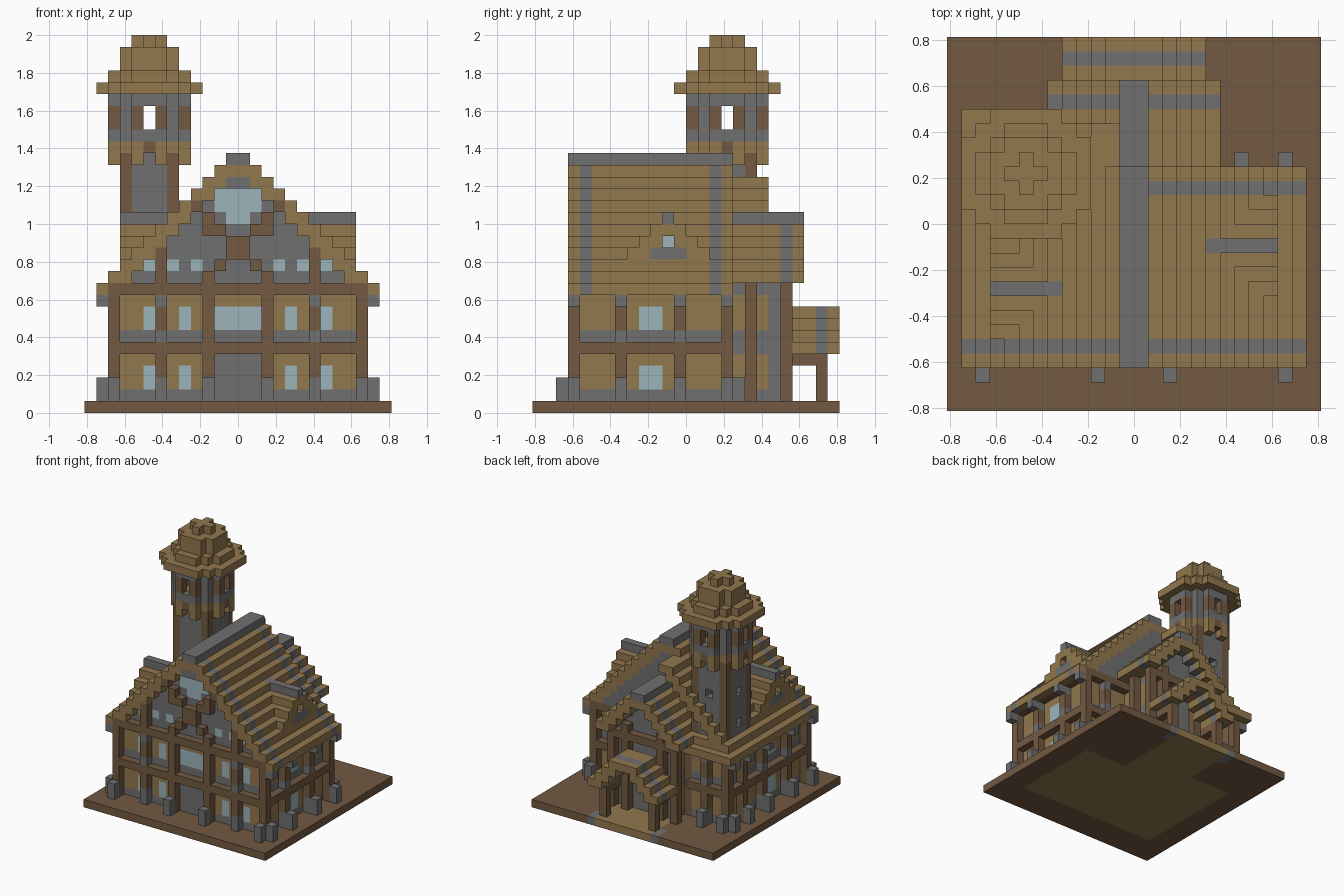
import bpy, bmesh
from mathutils import Vector

if "Cube" in bpy.data.objects:
    bpy.data.objects.remove(bpy.data.objects["Cube"], do_unlink=True)

U = 1 / 16  # edge of one building block
COLOURS = {
    "tan_plank": (0.287, 0.188, 0.076),
    "brown_timber": (0.171, 0.100, 0.053),
    "grey_stone": (0.162, 0.162, 0.162),
    "pale_glass": (0.328, 0.456, 0.497),
}
TAN, BROWN, GREY, GLASS = range(4)
materials = []
for name, rgb in COLOURS.items():
    m = bpy.data.materials.new(name)
    m.use_nodes = True
    m.diffuse_color = (*rgb, 1)
    bsdf = m.node_tree.nodes["Principled BSDF"]
    bsdf.inputs["Base Color"].default_value = (*rgb, 1)
    bsdf.inputs["Roughness"].default_value = 0.9
    materials.append(m)

grid = {}  # block cell -> (part, colour)


def box(part, col, xs, ys, zs, mirror=False):
    """Fill a range of blocks; mirror repeats it across x = 0."""
    spans = [xs, (-xs[1], -xs[0])] if mirror else [xs]
    for x0, x1 in spans:
        for x in range(x0, x1):
            for y in range(*ys):
                for z in range(*zs):
                    grid[x, y, z] = (part, col)


def cell(part, col, x, y, z0, z1, mirror=False):
    box(part, col, (x, x + 1), (y, y + 1), (z0, z1), mirror)


def wall(part, xs, ys, mirror=False):
    """Two storey plank wall with stone bands."""
    box(part, TAN, xs, ys, (1, 11), mirror)
    for z in (1, 6):
        box(part, GREY, xs, ys, (z, z + 1), mirror)


def post(x, y, capped=False):
    """Timber post, with stone foot, girdle and corbel when capped."""
    cell("timber_frame", BROWN, x, y, 1, 11)
    if capped:
        for z0, z1 in ((1, 3), (6, 7), (9, 10)):
            cell("stone_footings", GREY, x, y, z0, z1)


def beams(xs, ys):
    for z in (5, 10):
        box("timber_frame", BROWN, xs, ys, (z, z + 1))


def slope(part, top, layers, ys, stripes, sides=(1, -1), thick=2):
    """Stepped roof: each layer is one block further in."""
    for z in range(*layers):
        inner = max(0, top - z - thick)
        for y in range(*ys):
            for x in range(inner, top - z):
                for s in sides:
                    c = GREY if y in stripes else TAN
                    grid[x if s > 0 else -1 - x, y, z] = (part, c)


# Ground slab with plank floors let into it
box("ground_slab", BROWN, (-13, 13), (-13, 13), (0, 1))
box("ground_slab", TAN, (-10, 10), (-9, 3), (0, 1))
box("ground_slab", TAN, (-10, -4), (3, 6), (0, 1))
box("ground_slab", TAN, (-4, 4), (3, 13), (0, 1))
box("ground_slab", GREY, (4, 5), (11, 13), (0, 1), True)

# Main walls
wall("house_walls", (-10, 10), (-9, -8))
wall("house_walls", (9, 10), (-9, 3))
wall("house_walls", (-10, -9), (-9, 6))
wall("house_walls", (4, 10), (2, 3))
wall("house_walls", (-10, -4), (5, 6))
box("house_walls", GREY, (-2, 2), (-9, -8), (1, 5))

# Main roof, its left slope running on past the tower
slope("main_roof", 22, (10, 22), (-10, 4), (-9, 2), (1,))
slope("main_roof", 22, (10, 22), (-10, 4), (-9,), (-1,))
slope("main_roof", 22, (10, 20), (4, 7), (), (-1,))
box("main_roof", TAN, (-12, -5), (7, 8), (10, 11))
box("main_roof", TAN, (-11, -5), (6, 7), (11, 12))
box("main_roof", GREY, (-1, 1), (-10, 4), (21, 22))

# Stone gables
for z in range(11, 20):
    w = 20 - z
    box("gable_walls", GREY, (-w, w), (-9, -8), (z, z + 1))
    box("gable_walls", GREY, (-w, w), (3, 4), (z, z + 1))

# Timber frame and capped posts
beams((-11, 11), (-10, -9))
beams((10, 11), (-10, 4))
beams((-11, -10), (-10, 7))
beams((4, 11), (3, 4))
beams((-11, -5), (6, 7))
for x in (-11, -3, 2, 10):
    post(x, -10)
for x in (-7, 6):
    post(x, -10, True)
for x in (-11, 10):
    post(x, 3)
    for y in (-6, -1):
        post(x, y, True)
post(7, 3, True)
post(-11, 6)
post(-8, 6, True)

# Stone buttresses and eaves corbels
for x in (-11, -3, 2, 10):
    cell("buttresses", GREY, x, -11, 1, 3)
for x, y in ((7, 4), (10, 4), (-11, 7), (-8, 7)):
    cell("buttresses", GREY, x, y, 1, 3)
for y in (-10, -6, -1, 3):
    cell("buttresses", GREY, 11, y, 1, 3, True)
    cell("buttresses", GREY, 11, y, 9, 10, True)
for z0, z1 in ((1, 3), (9, 10)):
    cell("buttresses", GREY, -12, 6, z0, z1)

# Windows of both storeys and the gable row
for z in (2, 7):
    for x in (4, 7):
        cell("windows", GLASS, x, -9, z, z + 2, True)
    box("windows", GLASS, (9, 10), (-4, -2), (z, z + 2), True)
box("windows", GLASS, (-2, 2), (-9, -8), (7, 9))
for x in (3, 5, 7):
    cell("windows", GLASS, x, -9, 12, 13, True)

# Rose window with timber and stone trim
box("rose_window", GLASS, (-1, 1), (-9, -8), (16, 19))
box("rose_window", GLASS, (-2, 2), (-9, -8), (17, 19))
box("gable_trim", GREY, (-1, 1), (-10, -9), (19, 20))
box("gable_trim", BROWN, (0, 1), (-10, -9), (13, 15), True)
cell("gable_trim", BROWN, 1, -10, 12, 13, True)
cell("gable_trim", BROWN, 1, -10, 15, 16, True)
cell("gable_trim", BROWN, 2, -10, 15, 17, True)
cell("gable_trim", BROWN, 3, -10, 17, 18, True)
cell("gable_trim", BROWN, 6, -10, 11, 14, True)
cell("gable_trim", BROWN, 2, -10, 11, 12, True)

# Dormers
for side, cy in ((1, -2), (-1, -5)):
    def dormer(col, x0, x1, dy, z):
        xs = (x0, x1) if side > 0 else (-x1, -x0)
        box("dormers", col, xs, (cy + dy, cy + dy + 1), (z, z + 1))
    for z in range(13, 17):
        h = 16 - z
        for dy in range(-h, h + 1):
            if abs(dy) >= h - 1:
                dormer(GREY if h == 0 else TAN, 20 - z if h else 5, 10, dy, z)
    dormer(GLASS, 8, 9, 0, 14)
    for dy in (-1, 0, 1):
        dormer(GREY, 8, 10, dy, 13)

# Rear wing
wall("rear_wing", (3, 4), (3, 8), True)
box("rear_wing", GREY, (3, 4), (3, 8), (5, 7), True)
box("rear_wing", GREY, (3, 4), (3, 8), (10, 11), True)
box("rear_wing", GREY, (-4, 4), (7, 8), (1, 11))
for z in range(11, 15):
    box("rear_wing", GREY, (z - 15, 15 - z), (7, 8), (z, z + 1))
for y in (5, 8):
    cell("rear_timbers", BROWN, 4, y, 1, 11, True)
cell("rear_timbers", BROWN, 2, 8, 1, 12, True)
box("rear_timbers", BROWN, (-5, 5), (8, 9), (10, 11))
slope("rear_roof", 17, (11, 17), (4, 10), (8,))
box("rear_roof", GREY, (-1, 1), (4, 10), (16, 17))

# Porch
slope("porch_roof", 10, (5, 9), (9, 13), (11,))
cell("porch_posts", BROWN, 3, 11, 1, 5, True)
box("porch_posts", BROWN, (3, 4), (9, 12), (4, 5), True)

# Tower, centred on one column of blocks
TX, TY = -8, 3


def ring(part, z, radius, cut, colour, hollow=False):
    """One octagonal tower layer; colour(a, b) takes sorted offsets."""
    inside = lambda x, y: max(abs(x), abs(y)) <= radius and abs(x) + abs(y) <= cut
    for dx in range(-radius, radius + 1):
        for dy in range(-radius, radius + 1):
            core = all(inside(dx + i, dy + j) for i, j in ((1, 0), (-1, 0), (0, 1), (0, -1)))
            if not inside(dx, dy) or (hollow and core):
                continue
            c = colour(*sorted((abs(dx), abs(dy))))
            if c is not None:
                grid[TX + dx, TY + dy, z] = (part, c)


for z in range(11, 22):
    ring("tower_shaft", z, 2, 4, lambda a, b: BROWN if a == 2 else GREY, True)
    for dx in (-2, 2):  # closed corner posts
        for dy in (-2, 2):
            cell("tower_shaft", BROWN, TX + dx, TY + dy, z, z + 1)
for z in (13, 17):
    for slot in ((TX, TY + 2, z), (TX - 2, TY, z)):
        grid.pop(slot, None)

ring("tower_belfry", 21, 3, 4, lambda a, b: TAN if (a, b) == (1, 3) else None)
ring("tower_belfry", 22, 3, 4, lambda a, b: BROWN if (a, b) == (0, 3) else TAN)
ring("tower_belfry", 23, 3, 4, lambda a, b: GREY, True)
for z in (24, 25):
    ring("tower_belfry", z, 3, 4, lambda a, b: (None, BROWN, GREY)[a], True)
ring("tower_belfry", 26, 3, 4, lambda a, b: GREY, True)
for z, radius, cut in ((27, 4, 6), (28, 3, 4), (29, 2, 3), (30, 2, 3), (31, 1, 1)):
    ring("tower_roof", z, radius, cut, lambda a, b: TAN)

# Turn the blocks of each part into a mesh of exposed faces
AXES = [Vector(v) for v in ((1, 0, 0), (0, 1, 0), (0, 0, 1))]
parts = {}
for pos, (part, col) in grid.items():
    parts.setdefault(part, []).append((pos, col))
for part, cells in parts.items():
    bm = bmesh.new()
    for pos, col in cells:
        centre = Vector(pos) + Vector((0.5, 0.5, 0.5))
        for i in range(3):
            for s in (1, -1):
                n = AXES[i] * s
                if tuple(int(p + q) for p, q in zip(pos, n)) in grid:
                    continue
                a, b = AXES[(i + 1) % 3] * s, AXES[(i + 2) % 3]
                corners = (-a - b, a - b, a + b, b - a)
                f = bm.faces.new([bm.verts.new((centre + (n + c) / 2) * U) for c in corners])
                f.material_index = col
    bmesh.ops.remove_doubles(bm, verts=bm.verts, dist=0.001)
    me = bpy.data.meshes.new(part)
    bm.to_mesh(me)
    bm.free()
    for m in materials:
        me.materials.append(m)
    bpy.context.scene.collection.objects.link(bpy.data.objects.new(part, me))
